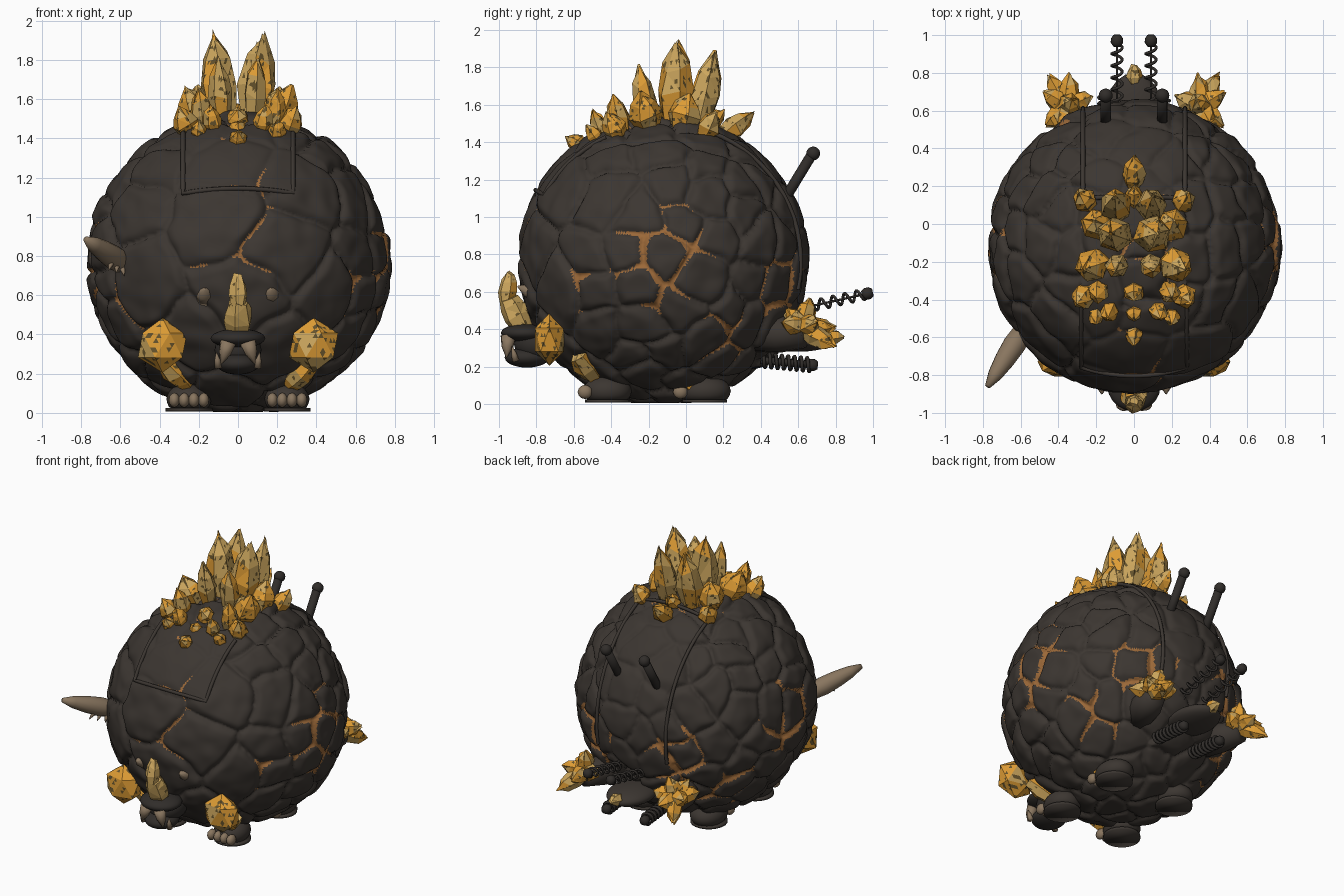
import bpy, bmesh, math, random
from mathutils import Vector, noise, kdtree

random.seed(4)
if "Cube" in bpy.data.objects:
    bpy.data.objects.remove(bpy.data.objects["Cube"])


def material(name, *rgb):
    m = bpy.data.materials.new(name)
    m.use_nodes = True
    m.diffuse_color = (*rgb, 1)
    m.node_tree.nodes["Principled BSDF"].inputs["Base Color"].default_value = (*rgb, 1)
    return m


ROCK = material("dark rock", .045, .037, .031)
IRON = material("blackened iron", .03, .026, .023)
GLOW = material("glowing crack", .33, .14, .04)
AMBER = material("amber crystal", .72, .33, .035)
PALE = material("pale crystal", .60, .38, .11)
FLECK = material("dark fleck", .13, .085, .025)
CLAW = material("claw horn", .25, .18, .115)

CENTRE = Vector((0, -.12, .765))
RADIUS = .77


def finish(name, bm, mats, smooth=False):
    mesh = bpy.data.meshes.new(name)
    bm.normal_update()
    bm.to_mesh(mesh)
    bm.free()
    for m in mats:
        mesh.materials.append(m)
    if smooth:
        mesh.shade_smooth()
    obj = bpy.data.objects.new(name, mesh)
    bpy.context.collection.objects.link(obj)
    return obj


def loft_mesh(a, b, profile, sides, jitter=0):
    """Rings of (fraction, radius) along the line a-b."""
    bm = bmesh.new()
    a, b = Vector(a), Vector(b)
    turn = (b - a).to_track_quat('Z', 'Y')
    spin, last = random.random() * math.tau, None
    for t, r in profile:
        ring = []
        for i in range(sides):
            ang = spin + math.tau * i / sides
            lift = random.uniform(-jitter, jitter) * (b - a).length
            rr = r * (1 + random.uniform(-jitter, jitter))
            local = Vector((rr * math.cos(ang), rr * math.sin(ang), lift))
            ring.append(bm.verts.new(a.lerp(b, t) + turn @ local))
        if last:
            for i in range(sides):
                j = (i + 1) % sides
                bm.faces.new((last[i], last[j], ring[j], ring[i]))
        else:
            bm.faces.new(ring[::-1])
        last = ring
    bm.faces.new(last)
    return bm


def loft(name, a, b, profile, mat, sides=12):
    return finish(name, loft_mesh(a, b, profile, sides), [mat], sides > 6)


def fleck_faces(bm, pale, amount):
    """Facets are pale or amber, with small dark flecks."""
    for f in bm.faces:
        f.material_index = int(random.random() < pale)
    bmesh.ops.triangulate(bm, faces=bm.faces)
    bmesh.ops.subdivide_edges(bm, edges=bm.edges, cuts=4, use_grid_fill=True)
    for f in bm.faces:
        if noise.noise(f.calc_center_median() * 45) > .5 - amount:
            f.material_index = 2


def crystal(name, a, b, r, pale=.4, tip=.1, flecks=.14):
    bm = loft_mesh(a, b, [(0, r * .7), (.4, r), (.72, r * (.72 + tip / 4)), (1, r * tip)], 6, .08)
    fleck_faces(bm, pale, flecks)
    return finish(name, bm, [AMBER, PALE, FLECK])


def ball(name, loc, scale, mat, detail=3, floor=None):
    bm = bmesh.new()
    bmesh.ops.create_icosphere(bm, subdivisions=detail, radius=1)
    for v in bm.verts:
        v.co = Vector(loc) + v.co * Vector(scale)
        if floor is not None:
            v.co.z = max(v.co.z, floor)
    return finish(name, bm, [mat], True)


def tube(name, points, r, mat):
    curve = bpy.data.curves.new(name, 'CURVE')
    curve.dimensions = '3D'
    curve.bevel_depth, curve.bevel_resolution = r, 2
    curve.use_fill_caps = True
    line = curve.splines.new('POLY')
    line.points.add(len(points) - 1)
    for p, co in zip(line.points, points):
        p.co = (*co, 1)
    curve.materials.append(mat)
    obj = bpy.data.objects.new(name, curve)
    bpy.context.collection.objects.link(obj)


# Body: sphere broken into cobbles by scattered cell centres
seeds = []
for _ in range(6000):
    n = Vector([random.gauss(0, 1) for _ in range(3)]).normalized()
    gap = .42 if n.y < -.45 else .23
    if all((n - s).length > gap for s in seeds):
        seeds.append(n)
cells = kdtree.KDTree(len(seeds))
for i, s in enumerate(seeds):
    cells.insert(s, i)
cells.balance()
heights = [random.uniform(-.01, .01) for _ in seeds]

# Glowing areas: centre, reach, crack width; mirrored by using abs(x)
spots = [((.74, -.12, .78), .36, .075), ((.55, .25, .33), .28, .075), ((.3, .48, .65), .3, .075),
         ((0, -.86, .85), .4, .03), ((0, -.7, 1.25), .35, .03), ((.55, -.6, .6), .25, .04),
         ((0, -.1, 1.5), .4, .03)]

bm = bmesh.new()
bmesh.ops.create_icosphere(bm, subdivisions=7, radius=1)
heat = {}
for v in bm.verts:
    n = v.co.normalized()
    q = n + noise.noise_vector(n * 3) * .09 + noise.noise_vector(n * 8) * .02
    (_, i, d1), (_, _, d2) = cells.find_n(q, 2)
    edge = d2 - d1
    bulge = 1 - (1 - min(edge / .12, 1)) ** 2
    r = RADIUS - .024 + .03 * bulge + heights[i] + .01 * noise.noise(n * 8)
    p = CENTRE + n * RADIUS
    if abs(p.x) < .28 and p.y < CENTRE.y and 1.12 < p.z < 1.46:
        r = r * .4 + (RADIUS + .02) * .6          # raised front hatch
    elif abs(p.x) < .27 and p.y > .12 and p.z > .5:
        r = r * .6 + (RADIUS + .012) * .4         # rear band
    v.co = CENTRE + n * r
    v.co.z = max(v.co.z, .005)
    m = Vector((abs(p.x), p.y, p.z))
    glow = max(w * (1 - (m - Vector(c)).length / reach) for c, reach, w in spots)
    heat[v] = glow * (.75 + 1.2 * noise.noise(n * 5)) - edge
for f in bm.faces:
    f.material_index = int(sum(heat[v] for v in f.verts) > 0)
finish("rock_body", bm, [ROCK, GLOW], True)


# Hatch frames lying on the body
def on_body(x, degrees):
    rho = math.sqrt((RADIUS + .012) ** 2 - x * x)
    a = math.radians(degrees)
    return CENTRE + Vector((x, rho * math.cos(a), rho * math.sin(a)))


def frame(name, start, end, half):
    steps = [i / 16 for i in range(17)]
    left = [on_body(half, start + (end - start) * t) for t in steps]
    cross = [on_body(half - 2 * half * t, end) for t in steps]
    right = [on_body(-half, end + (start - end) * t) for t in steps]
    tube(name, left + cross + right, .012, ROCK)


frame("front_hatch_frame", 115, 151, .28)
frame("rear_hatch_frame", -12, 70, .27)


# Crest crystals: base x, base y, tip, radius
def crest(x, y, tip, r):
    z = CENTRE.z + math.sqrt(RADIUS ** 2 - x * x - (y - CENTRE.y) ** 2) - .03
    crystal("crest_crystal", (x, y, z), tip, r, .7 if tip[2] > 1.7 else .25)


for s in (-1, 1):
    for x, y, tx, ty, tz, r in [
            (.08, -.06, .125, -.05, 1.93, .1), (.09, .06, .1, .15, 1.87, .085),
            (.08, -.2, .1, -.25, 1.8, .065), (.19, -.02, .21, .02, 1.66, .09),
            (.19, -.2, .27, -.24, 1.66, .09), (.24, .1, .29, .16, 1.56, .065),
            (.25, -.36, .3, -.42, 1.56, .065), (.18, -.34, .2, -.39, 1.65, .06),
            (.2, -.46, .2, -.53, 1.49, .045), (.12, -.44, .14, -.5, 1.57, .05)]:
        crest(s * x, y, (s * tx, ty, tz), r)
for y, ty, tz, r in [(.2, .36, 1.56, .065), (.1, .2, 1.57, .05), (-.33, -.4, 1.54, .06),
                     (-.45, -.51, 1.48, .045), (-.55, -.64, 1.43, .05)]:
    crest(0, y, (0, ty, tz), r)

# Head with jaw, fangs and nose crystals
ball("upper_jaw", (0, -.86, .38), (.14, .13, .05), IRON)
ball("lower_jaw", (0, -.85, .25), (.11, .12, .055), IRON)
ball("throat", (0, -.78, .32), (.12, .14, .1), IRON)
crystal("nose_crystal_lower", (0, -.86, .39), (0, -.95, .57), .075, .9, .7, 0)
crystal("nose_crystal_upper", (0, -.965, .54), (0, -.94, .7), .052, .95, .45, 0)
spike = [(0, 1), (.5, .75), (1, .08)]


def horn(name, a, b, r, mat=CLAW):
    loft(name, a, b, [(t, k * r) for t, k in spike], mat, 8)


for s in (-1, 1):
    horn("fang", (s * .05, -.95, .36), (s * .085, -.96, .25), .042)
    horn("lower_tooth", (s * .1, -.91, .23), (s * .11, -.93, .31), .02)
    horn("brow_horn", (s * .17, -.8, .59), (s * .17, -.9, .63), .05)

    # Feet with toes and soles
    for name, y, length in (("front", -.42, .13), ("rear", .1, .14)):
        ball(name + "_foot", (s * .25, y, .07), (.115, length, .085), ROCK, floor=.02)
        loft(name + "_sole", (s * .25, y, .008), (s * .25, y, .025), [(0, .12), (1, .12)], ROCK, 20)
        for k in range(4):
            x = s * (.175 + .05 * k)
            ball(name + "_toe", (x, y - length + .01, .065), (.028, .04, .038), CLAW, 2)

    # Cheek crystals
    bm = bmesh.new()
    bmesh.ops.create_icosphere(bm, subdivisions=1, radius=1)
    for v in bm.verts:
        v.co = Vector((s * .385, -.73, .345)) + v.co * Vector((.14, .09, .14))
    fleck_faces(bm, .15, .2)
    finish("cheek_crystal", bm, [AMBER, PALE, FLECK])
    crystal("ankle_shard", (s * .38, -.58, .26), (s * .25, -.48, .13), .065, .3, .5, .05)
    crystal("rear_ankle_shard", (s * .3, .0, .17), (s * .32, .03, .08), .05, .3, .5, .05)

    # Rear limbs with a star of crystals
    loft("rear_limb", (s * .25, .3, .38), (s * .36, .64, .37), [(0, .1), (.6, .1), (1, .07)], ROCK)
    hub = Vector((s * .35, .62, .41))
    for dx, dy, dz in [(-.01, .17, 0), (.1, .17, -.1), (.13, .08, .03), (.12, -.1, .03),
                       (-.13, .06, .03), (-.02, .04, .15), (.05, -.08, .1)]:
        crystal("limb_crystal", hub, hub + Vector((s * dx, dy, dz)), .06, .35, .15, .04)

    # Rear pegs
    loft("rear_peg", (s * .15, .5, 1.05), (s * .15, .67, 1.33), [(0, .028), (1, .028)], IRON)
    ball("rear_peg_knob", (s * .15, .68, 1.34), (.037, .037, .037), IRON)

    # Springs
    for name, a, b, coil, wire, turns in [
            ("upper_spring", (s * .09, .52, .49), (s * .09, .965, .59), .028, .008, 7),
            ("lower_spring", (s * .15, .4, .235), (s * .15, .67, .21), .036, .01, 8)]:
        a, b = Vector(a), Vector(b)
        turn = (b - a).to_track_quat('Z', 'Y')
        count = turns * 14
        path = []
        for i in range(count + 1):
            ang = math.tau * i / 14
            off = Vector((math.cos(ang), math.sin(ang), 0)) * coil
            path.append(a.lerp(b, i / count) + turn @ off)
        tube(name, path, wire, IRON)
        core = .006 if turns == 7 else .02
        loft(name + "_core", a, b, [(0, core), (1, core)], IRON)
        loft(name + "_knob", b - (b - a).normalized() * .025, b + (b - a).normalized() * .035,
             [(0, .02), (.3, .032), (.7, .032), (1, .02)], IRON)

# Tail paddle
ball("tail", (0, .6, .34), (.15, .2, .06), ROCK)
crystal("tail_crystal", (0, .74, .35), (0, .84, .36), .045, .9, .3, 0)

# Clawed arm on one side
shoulder, tip = Vector((-.57, -.54, .75)), Vector((-.775, -.86, .885))
loft("arm_horn", shoulder, tip, [(0, .05), (.3, .062), (.55, .055), (.8, .04), (1, .015)], CLAW)
for k in range(4):
    root = shoulder.lerp(tip, .12 + .1 * k) + Vector((.02, 0, -.02))
    horn("arm_finger", root, root + Vector((.035 - .02 * k, -.05, -.06)), .018)
